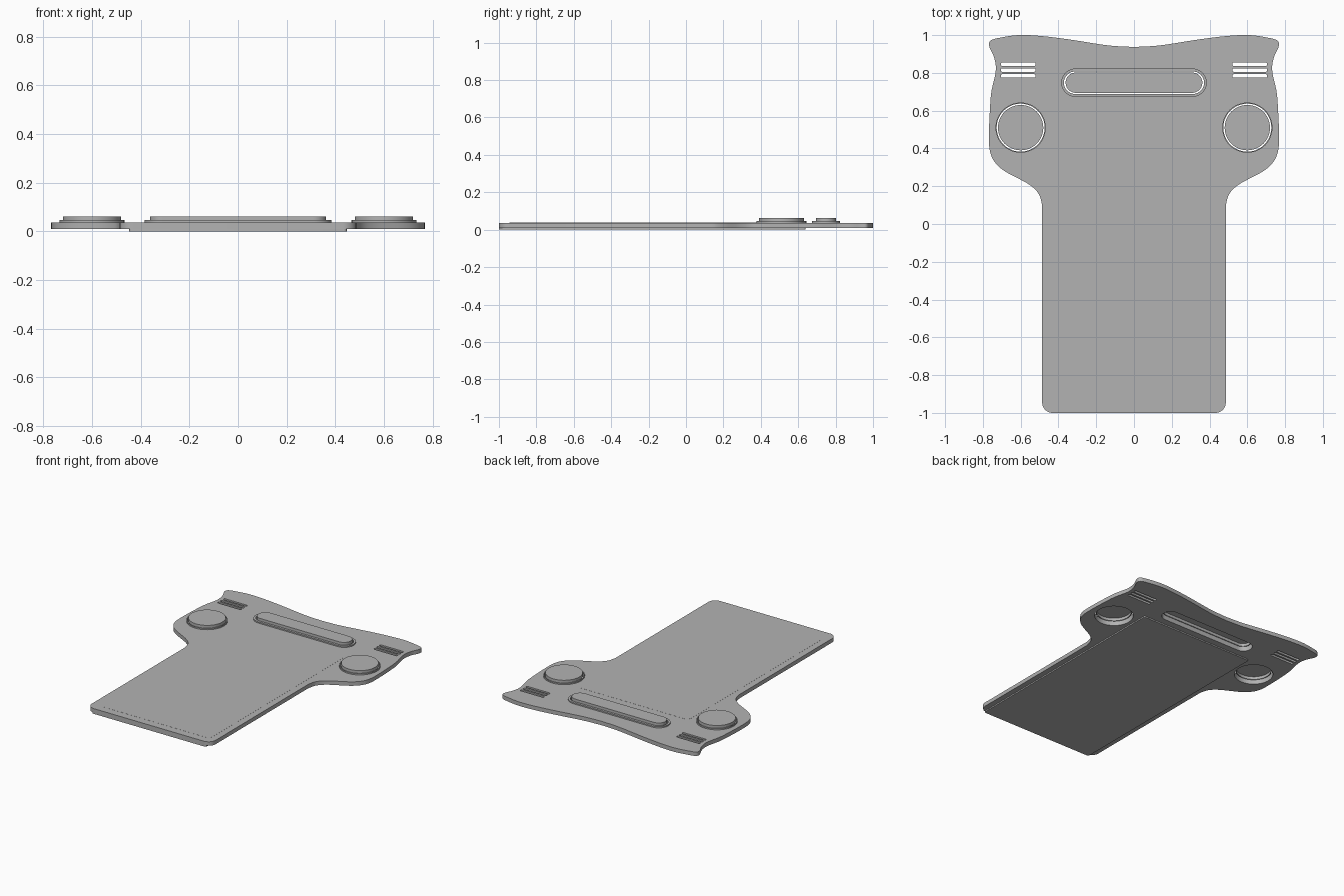
import bpy, bmesh, math
from mathutils import Vector

cube = bpy.data.objects.get("Cube")
if cube:
    bpy.data.objects.remove(cube, do_unlink=True)

grey = bpy.data.materials.new("plain grey")
grey.use_nodes = True
tone = (0.45, 0.45, 0.45, 1)
grey.diffuse_color = tone
grey.node_tree.nodes["Principled BSDF"].inputs["Base Color"].default_value = tone


def rounded(cx, cy, hx, hy, r, steps=12):
    """Rounded rectangle; a circle or capsule when r reaches the half size."""
    pts = []
    for q, (sx, sy) in enumerate([(1, 1), (-1, 1), (-1, -1), (1, -1)]):
        for i in range(steps + 1):
            a = math.pi / 2 * (q + i / steps)
            p = Vector((cx + sx * (hx - r) + r * math.cos(a),
                        cy + sy * (hy - r) + r * math.sin(a)))
            if not pts or (p - pts[-1]).length > 1e-5:
                pts.append(p)
    if (pts[0] - pts[-1]).length < 1e-5:
        pts.pop()
    return pts


def smooth_path(points, steps=8):
    """Catmull-Rom curve through the points."""
    p = [Vector(v) for v in points]
    p = [2 * p[0] - p[1]] + p + [2 * p[-1] - p[-2]]
    out = []
    for a, b, c, d in zip(p, p[1:], p[2:], p[3:]):
        for i in range(steps):
            t = i / steps
            out.append(0.5 * (2 * b + (c - a) * t + (2 * a - 5 * b + 4 * c - d) * t * t
                              + (3 * b - a - 3 * c + d) * t ** 3))
    return out + [p[-2]]


def plate(name, loops, z0, z1):
    """Extrude an outline, with any further loops as holes, from z0 to z1."""
    cu = bpy.data.curves.new(name + "_profile", "CURVE")
    cu.dimensions = "2D"
    cu.fill_mode = "BOTH"
    cu.extrude = (z1 - z0) / 2
    for loop in loops:
        sp = cu.splines.new("POLY")
        sp.points.add(len(loop) - 1)
        for point, v in zip(sp.points, loop):
            point.co = (v.x, v.y, 0, 1)
        sp.use_cyclic_u = True
    temp = bpy.data.objects.new(name + "_temp", cu)
    bpy.context.collection.objects.link(temp)
    dg = bpy.context.evaluated_depsgraph_get()
    me = bpy.data.meshes.new_from_object(temp.evaluated_get(dg))
    bpy.data.objects.remove(temp, do_unlink=True)
    bm = bmesh.new()
    bm.from_mesh(me)
    bmesh.ops.remove_doubles(bm, verts=bm.verts, dist=1e-5)
    bmesh.ops.translate(bm, verts=bm.verts, vec=(0, 0, (z0 + z1) / 2))
    bmesh.ops.recalc_face_normals(bm, faces=bm.faces)
    bm.to_mesh(me)
    bm.free()
    me.materials.clear()
    me.materials.append(grey)
    me.name = name
    ob = bpy.data.objects.new(name, me)
    bpy.context.collection.objects.link(ob)
    bpy.ops.object.select_all(action="DESELECT")
    ob.select_set(True)
    bpy.context.view_layer.objects.active = ob
    bpy.ops.object.shade_smooth_by_angle(angle=math.radians(30))
    return ob


# Body outline: wavy head with flared shoulders, narrowing to a straight shaft
half = smooth_path([(0, .937), (.14, .946), (.35, .978), (.5, .996), (.61, 1), (.7, .988),
                    (.758, .972), (.766, .94), (.74, .88), (.732, .81), (.755, .7),
                    (.763, .6), (.767, .5), (.765, .4), (.742, .335), (.685, .28),
                    (.56, .212), (.505, .16), (.486, .1)])
foot = rounded(0, -.5, .486, .5, .055)
half += sorted([p for p in foot if p.x > .4 and p.y < -.5], key=lambda p: -p.y + p.x * -.01)
outline = half + [Vector((-p.x, p.y)) for p in reversed(half) if p.x > 1e-4]

# Openings in the head
KNOB_Y, BAR_Y = .51, .748
sides = (("left", 1), ("right", -1))
knob_holes = {s: rounded(k * .6, KNOB_Y, .127, .127, .127) for s, k in sides}
bar_hole = rounded(0, BAR_Y, .371, .0595, .0595)
slots = [rounded(k * .613, y, .092, .009, .006, 4)
         for _, k in sides for y in (.784, .815, .846)]
plate("body", [outline, bar_hole] + list(knob_holes.values()) + slots, .009, .037)

# Backing plate under the shaft and flush panel on top
plate("back_plate", [rounded(0, -.18, .447, .82, .012, 4)], 0, .0095)
plate("front_panel", [rounded(0, -.172, .44, .773, .035)], .03, .0376)


def cap(name, cx, cy, hx, hy):
    """Hollow raised button: thin lid on a wall."""
    wall = .006
    outer = rounded(cx, cy, hx, hy, hy)
    inner = rounded(cx, cy, hx - wall, hy - wall, hy - wall)
    plate(name + "_wall", [outer, inner], .037, .057)
    plate(name + "_lid", [outer], .057, .062)


# Round buttons with their collars
for s, k in sides:
    plate(s + "_collar", [rounded(k * .6, KNOB_Y, .133, .133, .133), knob_holes[s]], .037, .046)
    cap(s + "_button", k * .6, KNOB_Y, .12, .12)

# Long bar button with its collar
plate("bar_collar", [rounded(0, BAR_Y, .385, .075, .075), bar_hole], .037, .046)
cap("bar_button", 0, BAR_Y, .362, .0535)
